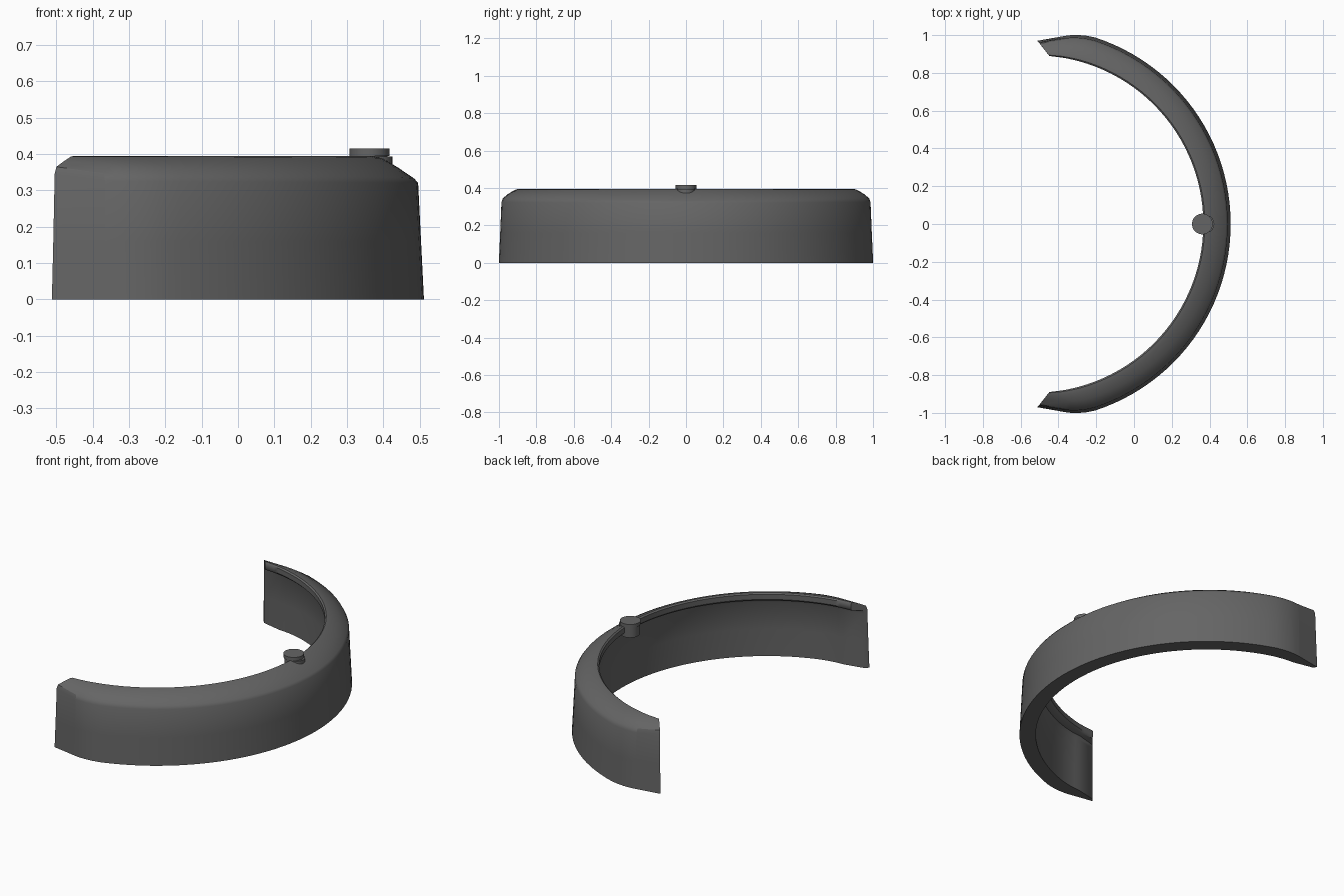
import bpy, bmesh
from math import radians, cos, sin

if "Cube" in bpy.data.objects:
    bpy.data.objects.remove(bpy.data.objects["Cube"])

CX, LIP = -0.526, 0.893      # arch centre and inner lip radius

grey = bpy.data.materials.new("dark_grey")
grey.diffuse_color = (0.13, 0.13, 0.13, 1)
grey.use_nodes = True
grey.node_tree.nodes["Principled BSDF"].inputs["Base Color"].default_value = grey.diffuse_color


def section(R, tip, mid):
    """Closed cross-section (radius, height); tip=1 at the ends, mid=1 at the crown."""
    w = (R - LIP) / 0.145
    wall = 0.09 * w * (1 - 0.6 * tip)
    return [
        (R, 0), (R - 0.008 * w, 0.16),
        (R - 0.016 * w, 0.325 + 0.02 * tip - 0.005 * mid),
        (R - 0.026 * w, 0.347 + 0.018 * tip - 0.015 * mid),
        (R - 0.07 * w, 0.374 + 0.006 * tip - 0.012 * mid),
        (R - 0.115 * w, 0.393 - 0.004 * mid), (LIP + 0.008 * w, 0.395),
        (LIP, 0.388), (LIP, 0.358), (LIP + 0.012 * w, 0.346),
        (R - wall - 0.015 * w, 0.340), (R - wall - 0.005 * w, 0.320),
        (R - wall, 0.16), (R - wall, 0),
    ]


# Stations along the arch: angle, outer radius, tip factor
half = [(a, 1.038, 0) for a in range(3, 73, 3)]
half += [(74.5, 1.034, 0), (77, 1.027, 0), (79, 1.019, 0), (80.8, 1.009, 0), (89.2, 0.970, 1)]
stations = [(-a, R, t) for a, R, t in reversed(half)] + [(0, 1.038, 0)] + half

# Arch shell swept through the stations, ends cut diagonally
bm = bmesh.new()
rings = []
for a, R, tip in stations:
    ring = []
    for r, z in section(R, tip, max(0, 1 - abs(a) / 75)):
        ang = abs(a)
        if tip:
            ang = 85 + 4.2 * (r - LIP) / (R - LIP)
        ang = radians(ang if a >= 0 else -ang)
        ring.append(bm.verts.new((CX + r * cos(ang), r * sin(ang), z)))
    rings.append(ring)
n = len(rings[0])
for r0, r1 in zip(rings, rings[1:]):
    for i in range(n):
        j = (i + 1) % n
        bm.faces.new((r0[i], r0[j], r1[j], r1[i]))
bm.faces.new(rings[0])
bm.faces.new(rings[-1][::-1])
bmesh.ops.recalc_face_normals(bm, faces=bm.faces)
bm.normal_update()
for f in bm.faces:
    f.smooth = True
for e in bm.edges:
    if len(e.link_faces) == 2 and e.calc_face_angle() > radians(38):
        e.smooth = False
# Crease around the flat end facets
for k, end in ((1, 0), (len(rings) - 2, len(rings) - 1)):
    for i in range(3):
        bm.edges.get((rings[k][i], rings[k][i + 1])).smooth = False
    bm.edges.get((rings[k][3], rings[end][3])).smooth = False
mesh = bpy.data.meshes.new("arch_shell")
bm.to_mesh(mesh)
bm.free()
mesh.materials.append(grey)
bpy.context.collection.objects.link(bpy.data.objects.new("arch_shell", mesh))


def cylinder(name, x, r, z0, z1):
    bpy.ops.mesh.primitive_cylinder_add(vertices=32, radius=r, depth=z1 - z0,
                                        location=(x, 0, (z0 + z1) / 2))
    bpy.context.object.name = name
    bpy.context.object.data.materials.append(grey)
    bpy.ops.object.shade_smooth_by_angle(angle=radians(35))


# Peg on the lip: head, body and small boss behind it
cylinder("peg_head", 0.362, 0.055, 0.395, 0.415)
cylinder("peg_body", 0.362, 0.050, 0.335, 0.396)
cylinder("peg_boss", 0.375, 0.050, 0.355, 0.393)
